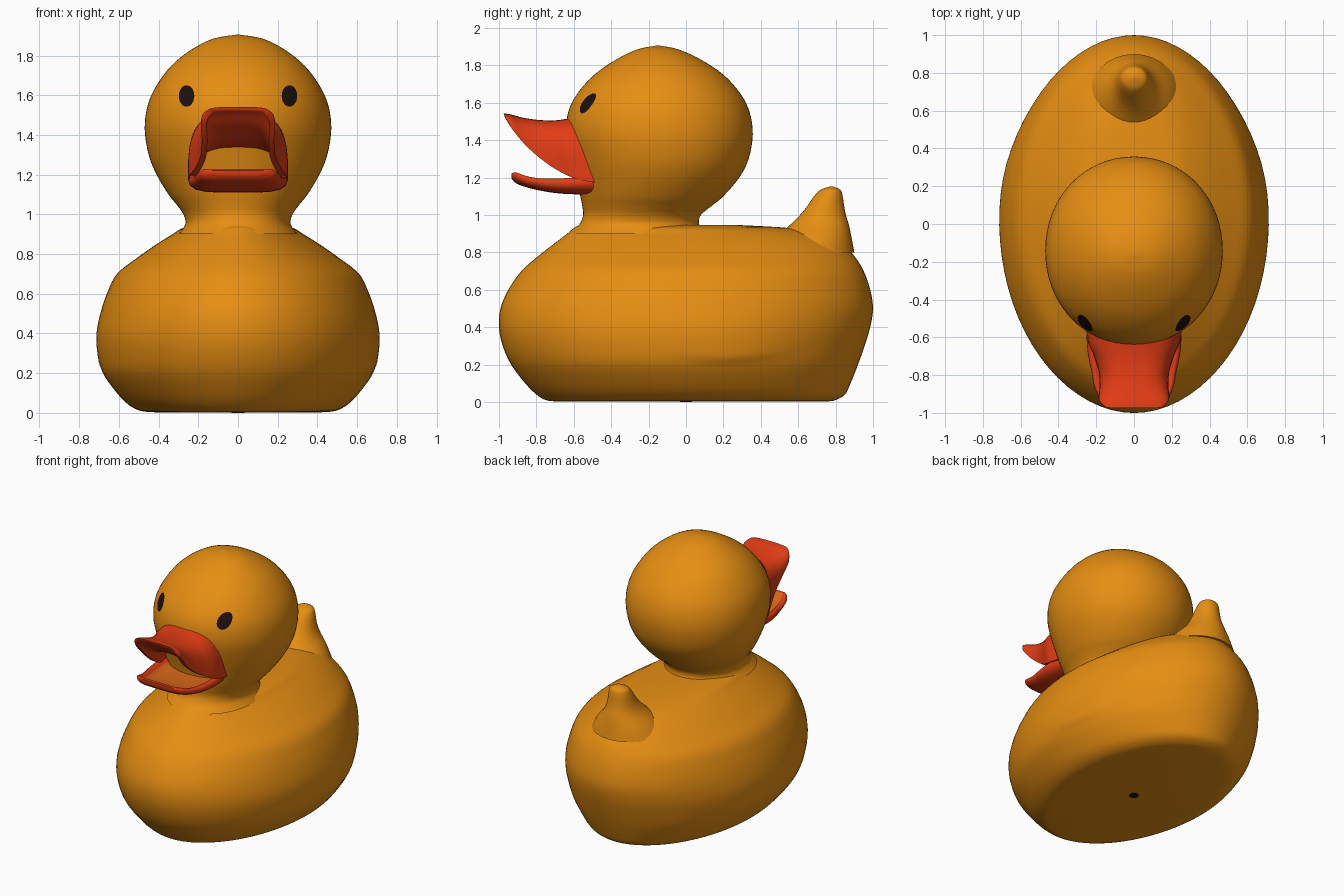
import bpy, bmesh, math
from mathutils import Vector
from mathutils.bvhtree import BVHTree

if "Cube" in bpy.data.objects:
    bpy.data.objects.remove(bpy.data.objects["Cube"])


def material(name, rgb):
    m = bpy.data.materials.new(name)
    m.diffuse_color = (*rgb, 1)
    m.use_nodes = True
    m.node_tree.nodes["Principled BSDF"].inputs["Base Color"].default_value = m.diffuse_color
    return m


ORANGE = material("duck_orange", (0.79, 0.27, 0.006))
RED = material("beak_red", (0.76, 0.045, 0.007))
MOUTH = material("mouth_orange", (0.70, 0.14, 0.01))
BLACK = material("dark_brown", (0.012, 0.005, 0.004))


def densify(rows, steps):
    """Catmull-Rom interpolation between rows of numbers."""
    out = []
    for i in range(len(rows) - 1):
        a, b, c, d = (rows[max(0, min(len(rows) - 1, i + k))] for k in (-1, 0, 1, 2))
        for s in range(steps):
            t = s / steps
            out.append([0.5 * (2 * q + (r - p) * t + (2 * p - 5 * q + 4 * r - w) * t * t
                               + (3 * q - p - 3 * r + w) * t ** 3)
                        for p, q, r, w in zip(a, b, c, d)])
    return out + [list(rows[-1])]


def make(name, verts, faces, mats, rule=None, angle=50):
    mesh = bpy.data.meshes.new(name)
    mesh.from_pydata(verts, [], faces)
    for m in mats:
        mesh.materials.append(m)
    if rule:
        for p in mesh.polygons:
            p.material_index = rule(p.index)
    bm = bmesh.new()
    bm.from_mesh(mesh)
    bmesh.ops.recalc_face_normals(bm, faces=bm.faces)
    bm.to_mesh(mesh)
    bm.free()
    ob = bpy.data.objects.new(name, mesh)
    bpy.context.collection.objects.link(ob)
    bpy.ops.object.select_all(action='DESELECT')
    ob.select_set(True)
    bpy.context.view_layer.objects.active = ob
    bpy.ops.object.shade_smooth_by_angle(angle=math.radians(angle))
    return ob


def loft(name, rings, mats, rule=None, angle=50):
    n = len(rings[0])
    verts = [v for r in rings for v in r]
    faces = [(k * n + i, k * n + (i + 1) % n, (k + 1) * n + (i + 1) % n, (k + 1) * n + i)
             for k in range(len(rings) - 1) for i in range(n)]
    faces += [list(range(n)), list(range(len(verts) - n, len(verts)))]
    return make(name, verts, faces, mats, rule, angle)


def spow(v, p):
    return math.copysign(abs(v) ** p, v)


def oval_rings(rows, steps, n, power, bump=None):
    """Rows are height, front y, back y, half width."""
    rings = []
    for z, f, b, h in densify(rows, steps):
        ring = []
        for i in range(n):
            a = 2 * math.pi * i / n
            x = h * spow(math.cos(a), 2 / power)
            y = (f + b) / 2 + (b - f) / 2 * spow(math.sin(a), 2 / power)
            if bump:
                x += math.copysign(bump(y, z), x) * min(1, abs(x) / 0.3)
            ring.append((x, y, z))
        rings.append(ring)
    return rings


def wing_bump(y, z):
    """Faint moulded wing with a sharper lower edge."""
    u = (y - 0.28) / 0.32
    edge = 0.2 + 0.05 * u * u + 0.02 * u
    t = (z - edge) / 0.04
    if t <= 0:
        return 0
    return 0.014 * min(1, t) * max(0, 1 - (z - edge) / 0.45) * math.exp(-u * u * 1.5)


# Body
body_rows = [(.003, -.70, .76, .42), (.01, -.75, .80, .49), (.04, -.80, .85, .55),
             (.1, -.86, .88, .61), (.2, -.935, .92, .68), (.3, -.98, .955, .705),
             (.4, -1, .985, .71), (.5, -.992, 1, .692), (.6, -.95, .985, .66),
             (.7, -.88, .95, .61), (.78, -.79, .9, .51), (.85, -.70, .83, .41),
             (.9, -.635, .72, .33), (.93, -.60, .55, .28), (.945, -.57, .3, .2)]
loft("body", oval_rings(body_rows, 5, 72, 1.95, wing_bump), [ORANGE])

# Head with neck
head_rows = [(.90, -.62, .10, .30), (.95, -.57, .07, .265), (1, -.55, .08, .275),
             (1.05, -.555, .14, .31), (1.1, -.565, .2, .35), (1.2, -.585, .285, .41),
             (1.3, -.61, .335, .45), (1.43, -.64, .357, .47), (1.55, -.63, .34, .455),
             (1.65, -.58, .29, .41), (1.75, -.49, .20, .335), (1.83, -.375, .08, .235),
             (1.885, -.26, -.04, .125), (1.905, -.16, -.14, .01)]
head = loft("head", oval_rings(head_rows, 4, 64, 2.05), [ORANGE])

# Tail
tail_rows = [(.80, .38, .9, .26), (.88, .48, .885, .2), (.95, .56, .87, .135),
             (1, .61, .855, .105), (1.05, .65, .845, .09), (1.1, .685, .838, .078),
             (1.135, .72, .825, .06), (1.152, .77, .785, .01)]
loft("tail", oval_rings(tail_rows, 4, 32, 2), [ORANGE])

# Upper beak: top line, roof of the mouth and side edge at each station
upper_rows = [(-.56, 1.53, -.55, 1.33, .25, -.46, 1.17),
              (-.66, 1.51, -.66, 1.345, .25, -.58, 1.19),
              (-.73, 1.505, -.74, 1.365, .215, -.68, 1.235),
              (-.81, 1.51, -.82, 1.405, .188, -.77, 1.295),
              (-.88, 1.522, -.89, 1.45, .182, -.86, 1.375),
              (-.94, 1.538, -.94, 1.50, .186, -.93, 1.46),
              (-.975, 1.542, -.97, 1.525, .155, -.965, 1.515)]
rings = []
for ty, tz, ry, rz, xe, ey, ez in densify(upper_rows, 4):
    ring = []
    for y, z, scale, sign in ((ty, tz, 1, 1), (ry, rz, 0.85, -1)):
        for i in range(21):
            a = sign * math.pi * (i / 20 - 0.5)
            w = max(0, math.cos(a)) ** 0.6
            ring.append((xe * scale * spow(math.sin(a), 0.7), ey + (y - ey) * w, ez + (z - ez) * w))
    rings.append(ring)
loft("upper_beak", rings, [RED])

# Lower beak: a shallow dish with an orange floor (y, half width, bottom, rim, floor depth)
lower_rows = [(-.48, .235, 1.11, 1.2, .5), (-.58, .25, 1.11, 1.2, .5),
              (-.68, .245, 1.115, 1.195, .5), (-.78, .225, 1.13, 1.195, .5),
              (-.86, .21, 1.15, 1.21, .55), (-.91, .185, 1.17, 1.228, .9),
              (-.932, .14, 1.195, 1.222, 1)]
rings = []
for y, h, lo, hi, floor in densify(lower_rows, 4):
    half = [(.35, 0), (.65, .04), (.85, .16), (.96, .38), (1, .65), (.98, .88), (.93, 1),
            (.87, .98), (.8, (1 + floor) / 2), (.7, floor), (.35, floor)]
    section = [(0, 0)] + half + [(0, floor)] + [(-x, z) for x, z in reversed(half)]
    rings.append([(h * x, y, lo + (hi - lo) * z) for x, z in section])
loft("lower_beak", rings, [RED, MOUTH],
     lambda i: int(9 <= i % 24 <= 14 and i < 24 * 20))

# Eyes: thin ovals laid on the head
tree = BVHTree.FromObject(head, bpy.context.evaluated_depsgraph_get())
for side, label in ((-1, "right"), (1, "left")):
    verts = []
    for k in range(5):
        for i in range(24):
            a = 2 * math.pi * i / 24
            r = max(k / 4, 0.02)
            origin = Vector((side * (0.257 + 0.039 * r * math.cos(a)), -2,
                             1.595 + 0.053 * r * math.sin(a)))
            hit, normal, _, _ = tree.ray_cast(origin, Vector((0, 1, 0)))
            verts.append(hit + normal * 0.004)
    faces = [(k * 24 + i, k * 24 + (i + 1) % 24, (k + 1) * 24 + (i + 1) % 24, (k + 1) * 24 + i)
             for k in range(4) for i in range(24)] + [list(range(24))]
    eye = make(label + "_eye", verts, faces, [BLACK])
    if sum(p.normal.y for p in eye.data.polygons) > 0:
        eye.data.flip_normals()

# Air hole under the body
hole = [[(0.032 * math.cos(i * math.pi / 10), 0.032 * math.sin(i * math.pi / 10), z)
         for i in range(20)] for z in (0, 0.006)]
loft("air_hole", hole, [BLACK])
